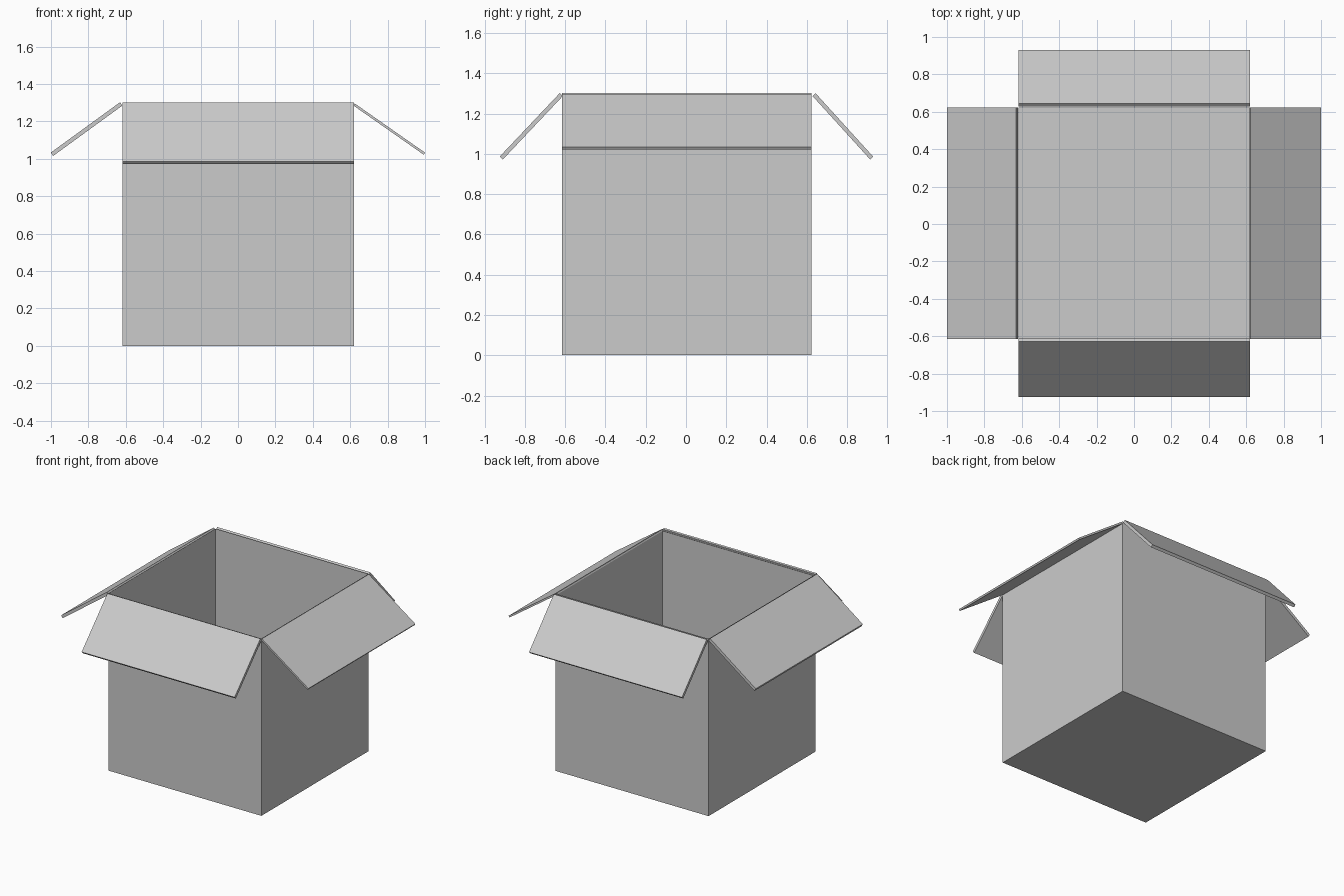
import bpy, bmesh

if "Cube" in bpy.data.objects:
    bpy.data.objects.remove(bpy.data.objects["Cube"])

X0, X1 = -0.618, 0.62
Y0, Y1 = -0.615, 0.622
H = 1.297


def finish(name, bm):
    bmesh.ops.recalc_face_normals(bm, faces=bm.faces[:])
    mesh = bpy.data.meshes.new(name)
    bm.to_mesh(mesh)
    bm.free()
    bpy.context.collection.objects.link(bpy.data.objects.new(name, mesh))


def prism(name, profile, axis, a, b):
    """Extrude a (horizontal, z) profile along x or y from a to b."""
    bm = bmesh.new()
    verts = [bm.verts.new((a, h, z) if axis == 'x' else (h, a, z)) for h, z in profile]
    face = bm.faces.new(verts)
    new = bmesh.ops.extrude_face_region(bm, geom=[face], use_keep_orig=True)['geom']
    move = (b - a, 0, 0) if axis == 'x' else (0, b - a, 0)
    bmesh.ops.translate(bm, vec=move, verts=[v for v in new if isinstance(v, bmesh.types.BMVert)])
    finish(name, bm)


# open-topped carton body, single sheet walls
bm = bmesh.new()
base = bm.faces.new([bm.verts.new((x, y, 0)) for x, y in
                     ((X0, Y0), (X0, Y1), (X1, Y1), (X1, Y0))])
edges = bmesh.ops.extrude_edge_only(bm, edges=list(base.edges))['geom']
bmesh.ops.translate(bm, vec=(0, 0, H), verts=[v for v in edges if isinstance(v, bmesh.types.BMVert)])
finish("box_body", bm)

# four folded-out flaps: outer top, outer tip, lower tip, lower hinge
prism("front_flap", [(-0.627, 1.301), (-0.925, 0.986), (-0.91, 0.971), (-0.612, 1.286)], 'x', X0, X1)
prism("back_flap", [(0.643, 1.301), (0.929, 0.986), (0.914, 0.972), (0.628, 1.287)], 'x', X0, X1)
prism("left_flap", [(-0.63, 1.303), (-1.0, 1.034), (-0.989, 1.015), (-0.619, 1.284)], 'y', Y0, Y1)
prism("right_flap", [(0.624, 1.296), (1.0, 1.033), (0.993, 1.022), (0.617, 1.285)], 'y', Y0, Y1)
